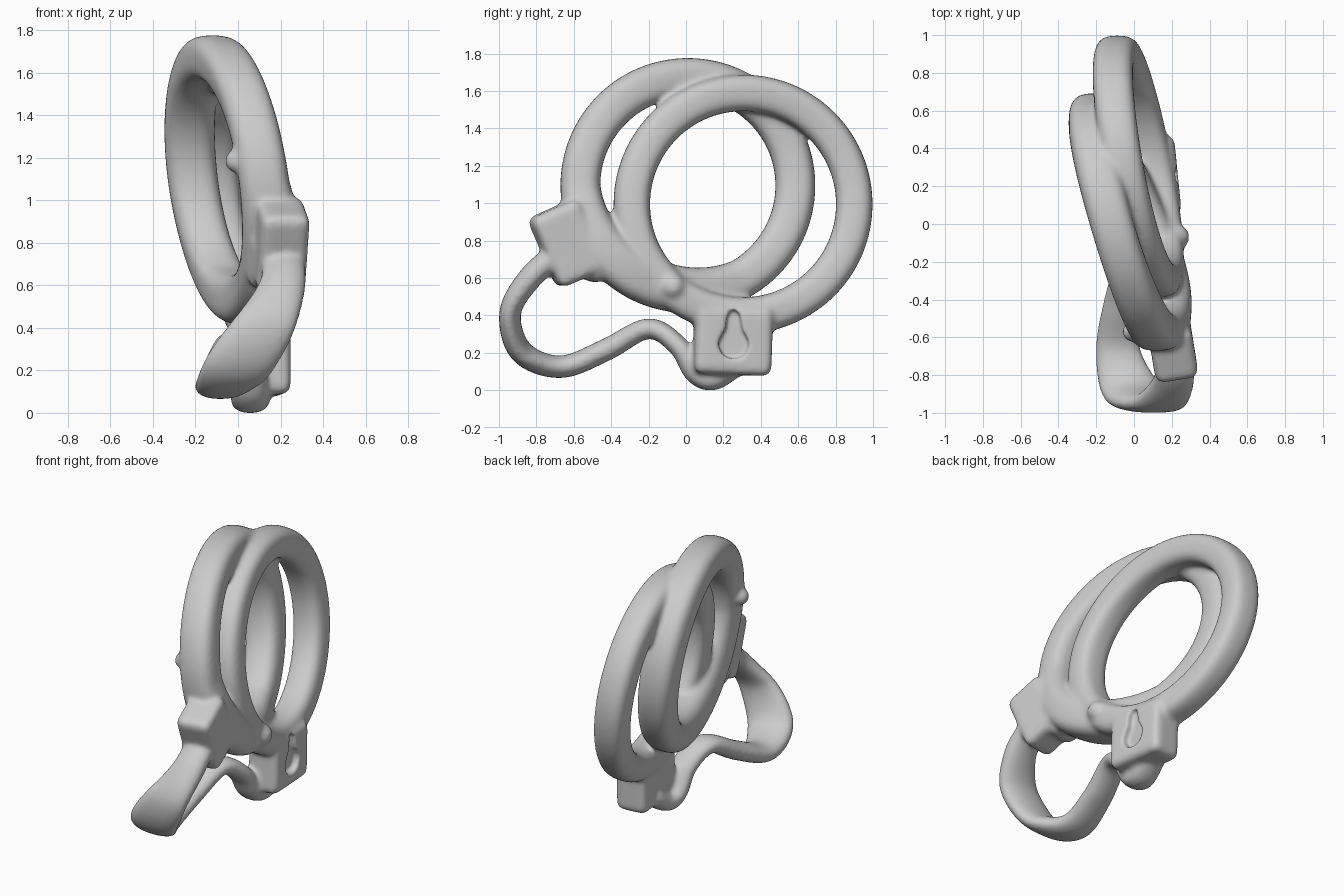
import bpy, bmesh, math
from mathutils import Vector

if "Cube" in bpy.data.objects:
    bpy.data.objects.remove(bpy.data.objects["Cube"])

parts = []


def finish(name, bm, keep=True):
    bmesh.ops.recalc_face_normals(bm, faces=bm.faces)
    mesh = bpy.data.meshes.new(name)
    bm.to_mesh(mesh)
    bm.free()
    ob = bpy.data.objects.new(name, mesh)
    bpy.context.collection.objects.link(ob)
    if keep:
        parts.append(ob)
    return ob


def oval(k, n, power):
    """Point on a rounded-square section of half size 1."""
    a = 2 * math.pi * k / n
    c, s = math.cos(a), math.sin(a)
    return (math.copysign(abs(c) ** (2 / power), c),
            math.copysign(abs(s) ** (2 / power), s))


def loft(name, rows, closed):
    bm = bmesh.new()
    rings = [[bm.verts.new(p) for p in row] for row in rows]
    n = len(rings[0])
    for i in range(len(rings) if closed else len(rings) - 1):
        r, q = rings[i], rings[(i + 1) % len(rings)]
        for k in range(n):
            bm.faces.new((r[k], r[(k + 1) % n], q[(k + 1) % n], q[k]))
    if not closed:
        bm.faces.new(rings[0])
        bm.faces.new(rings[-1])
    return finish(name, bm)


def cuff_ring(name, cy, cz, radius, x0, by, bz, half_r, half_x, cheek=0.0):
    """Ring facing x, leaning along y and z; cheek widens its lower arm."""
    rows = []
    for i in range(96):
        t = 2 * math.pi * i / 96
        off = abs(t - math.radians(240))
        extra = cheek * math.cos(off * 1.5) if off < math.radians(60) else 0
        row = []
        for k in range(28):
            u, v = oval(k, 28, 2.9)
            r = radius + half_r * u - (0.7 * extra if u < 0 else 0) * abs(u)
            y, z = r * math.cos(t), r * math.sin(t)
            x = x0 + radius * (by * math.cos(t) + bz * math.sin(t)) + extra / 2
            row.append((x + (half_x + extra / 2) * v, cy + y, cz + z))
        rows.append(row)
    return loft(name, rows, True)


def block(name, loc, size, rx, rz, bevel=0.04):
    bm = bmesh.new()
    bmesh.ops.create_cube(bm, size=1)
    bmesh.ops.scale(bm, vec=size, verts=bm.verts)
    bmesh.ops.bevel(bm, geom=bm.edges[:], offset=bevel, segments=3,
                    profile=0.5, affect='EDGES')
    ob = finish(name, bm)
    ob.location, ob.rotation_euler = loc, (rx, 0, rz)
    return ob


def knob(name, loc, r):
    bm = bmesh.new()
    bmesh.ops.create_uvsphere(bm, u_segments=20, v_segments=12, radius=r)
    ob = finish(name, bm)
    ob.location = loc


# Two leaning cuff rings
cuff_ring("rear_cuff", 0.01, 1.10, 0.575, -0.045, -0.29, -0.13, 0.107, 0.119, 0.065)
cuff_ring("front_cuff", 0.305, 1.0, 0.595, 0.022, -0.185, -0.13, 0.098, 0.107)

# Lock housings and pivots
block("rear_lock", (0.20, -0.635, 0.79), (0.23, 0.28, 0.41), math.radians(23.5), 0.16)
block("rear_lock_web", (0.16, -0.49, 0.765), (0.24, 0.28, 0.32), math.radians(38), 0.22, 0.07)
block("front_lock", (0.125, 0.25, 0.27), (0.215, 0.415, 0.365), math.radians(-2), 0.1)
knob("pivot", (0.228, -0.07, 0.56), 0.068)
knob("rear_pivot", (-0.01, -0.57, 1.19), 0.055)

# Connecting strap: x, y, z, half width, half thickness
path = [(0.21, -0.68, 0.74, 0.10, 0.065), (0.21, -0.83, 0.61, 0.11, 0.065),
        (0.13, -0.94, 0.42, 0.14, 0.058), (-0.015, -0.88, 0.21, 0.155, 0.063),
        (-0.085, -0.67, 0.13, 0.12, 0.06), (-0.065, -0.43, 0.22, 0.10, 0.06),
        (-0.01, -0.20, 0.335, 0.09, 0.055), (0.04, -0.04, 0.24, 0.09, 0.055),
        (0.05, 0.05, 0.10, 0.09, 0.06), (0.06, 0.15, 0.065, 0.09, 0.06),
        (0.08, 0.28, 0.15, 0.09, 0.06)]


def spline(t):
    i = min(int(t), len(path) - 2)
    f = t - i
    p = [path[max(0, min(len(path) - 1, i + d))] for d in (-1, 0, 1, 2)]
    return [0.5 * (2 * b + (c - a) * f + (2 * a - 5 * b + 4 * c - d) * f ** 2
                   + (3 * b - a - 3 * c + d) * f ** 3) for a, b, c, d in zip(*p)]


rows = []
steps = 100
for i in range(steps + 1):
    t = (len(path) - 1) * i / steps
    p = spline(t)
    a, b = spline(max(0, t - 0.05)), spline(min(len(path) - 1, t + 0.05))
    tan = (Vector(b[:3]) - Vector(a[:3])).normalized()
    thick = tan.cross(Vector((1, 0, 0))).normalized()
    wide = thick.cross(tan)
    rows.append([Vector(p[:3]) + wide * p[3] * u + thick * p[4] * v
                 for u, v in (oval(k, 24, 2.2) for k in range(24))])
loft("strap", rows, False)

# Keyhole cutter for the front lock: round bottom, narrow neck
bm = bmesh.new()
outline = []
for k in range(40):
    c, s = oval(k, 40, 2.6)
    neck = 0.043 if s > 0.25 else 0.043 + 0.042 * min(1, (0.25 - s) / 0.6)
    outline.append((0.255 + c * neck, 0.305 + 0.13 * s))
face = bm.faces.new([bm.verts.new((0.185, y, z)) for y, z in outline])
ext = bmesh.ops.extrude_face_region(bm, geom=[face])
for v in ext["geom"]:
    if isinstance(v, bmesh.types.BMVert):
        v.co.x += 0.2
cutter = finish("keyhole_cutter", bm, keep=False)
cutter.hide_render = True

# Fuse everything into one soft cast form
bpy.ops.object.select_all(action='DESELECT')
for ob in parts:
    ob.select_set(True)
bpy.context.view_layer.objects.active = parts[0]
bpy.ops.object.join()
body = bpy.context.object
body.name = "handcuffs"
bpy.ops.object.transform_apply(location=True, rotation=True, scale=True)


def apply(kind, **settings):
    m = body.modifiers.new(kind.lower(), kind)
    for key, value in settings.items():
        setattr(m, key, value)
    bpy.ops.object.modifier_apply(modifier=m.name)


apply('REMESH', mode='VOXEL', voxel_size=0.013)
apply('SMOOTH', factor=0.5, iterations=9)
apply('BOOLEAN', operation='DIFFERENCE', object=cutter, solver='EXACT')
bpy.data.objects.remove(cutter)
apply('REMESH', mode='VOXEL', voxel_size=0.011)
apply('SMOOTH', factor=0.5, iterations=6)
bpy.ops.object.shade_smooth()

# Stand on the ground
low = min(v.co.z for v in body.data.vertices)
for v in body.data.vertices:
    v.co.z -= low
